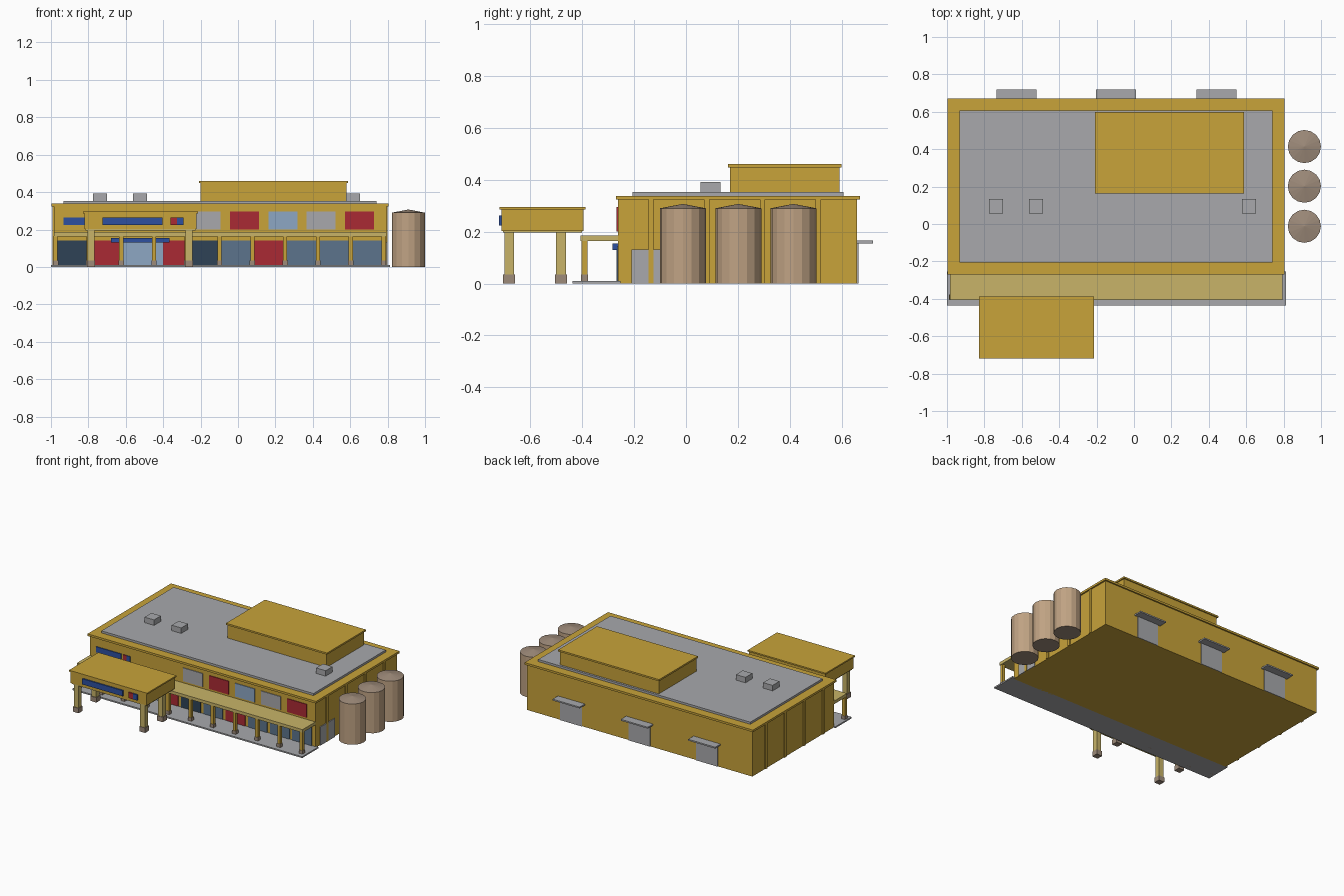
import bpy
import bmesh
import math

cube = bpy.data.objects.get("Cube")
if cube:
    bpy.data.objects.remove(cube, do_unlink=True)


def material(name, r, g, b):
    def lin(c):
        c /= 255
        return c / 12.92 if c <= 0.04045 else ((c + 0.055) / 1.055) ** 2.4
    color = (lin(r), lin(g), lin(b), 1)
    m = bpy.data.materials.new(name)
    m.use_nodes = True
    m.diffuse_color = color
    m.node_tree.nodes["Principled BSDF"].inputs["Base Color"].default_value = color
    return m


gold = material("gold wall", 200, 163, 58)
pale = material("pale gold", 200, 180, 104)
grey = material("light grey", 168, 169, 172)
red = material("red", 170, 42, 52)
blue = material("royal blue", 45, 80, 160)
sky = material("light blue", 141, 167, 196)
steel = material("steel blue", 92, 116, 140)
navy = material("dark navy", 46, 66, 86)
tan = material("silo tan", 192, 163, 132)
stone = material("brown stone", 158, 139, 122)


def finish(name, bm, mats):
    mesh = bpy.data.meshes.new(name)
    bm.to_mesh(mesh)
    bm.free()
    for m in mats:
        mesh.materials.append(m)
    obj = bpy.data.objects.new(name, mesh)
    bpy.context.collection.objects.link(obj)
    return obj


def box(name, mat, x, y, z):
    """Box from (min, max) ranges on each axis."""
    bm = bmesh.new()
    bmesh.ops.create_cube(bm, size=1)
    for v in bm.verts:
        v.co = [r[0] if c < 0 else r[1] for c, r in zip(v.co, (x, y, z))]
    return finish(name, bm, [mat])


def around(c, width):
    return (c - width / 2, c + width / 2)


def post(name, mat, x, y, width, base_width, base_top, top):
    box(name, mat, around(x, width), around(y, width), (base_top, top))
    box(name + "_base", stone, around(x, base_width), around(y, base_width), (0, base_top))


# Main hall with roof trim and raised roof deck
WALL = -0.262
box("main_hall", gold, (-0.985, 0.793), (WALL, 0.66), (0, 0.325))
box("roof_trim", gold, (-0.997, 0.804), (-0.27, 0.67), (0.323, 0.338))
box("roof_deck", grey, (-0.932, 0.74), (-0.207, 0.607), (0.335, 0.353))
for i in range(4):
    for side, x in (("left", 0.793), ("right", -0.985)):
        box(f"{side}_wall_rib_{i}", gold, around(x, 0.014),
            around(0.51 - 0.215 * i, 0.02), (0, 0.324))

# Upper storey and roof units
box("upper_block", gold, (-0.2, 0.58), (0.17, 0.592), (0.35, 0.45))
box("upper_trim", gold, (-0.208, 0.588), (0.162, 0.6), (0.448, 0.46))
for i, x in enumerate((-0.738, -0.524, 0.615)):
    box(f"roof_unit_{i}", grey, around(x, 0.075), around(0.094, 0.077), (0.35, 0.392))

# Porch slab, awning and posts
box("porch_slab", grey, (-1.0, 0.812), (-0.437, -0.253), (0, 0.01))
box("porch_awning", pale, (-0.985, 0.793), (-0.406, WALL), (0.164, 0.186))
FIRST, BAY = -0.975, 0.1753
for i in range(11):
    post(f"porch_post_{i}", gold, FIRST + BAY * i, -0.391, 0.022, 0.028, 0.034, 0.166)

# Ground floor shop fronts, one per bay
fronts = (navy, red, None, red, navy, steel, red, steel, steel, steel)
for i, mat in enumerate(fronts):
    if mat:
        box(f"shop_front_{i}", mat, around(FIRST + BAY * (i + 0.5), 0.153),
            (WALL - 0.004, WALL), (0.01, 0.142))
box("entrance_glass", sky, (-0.62, -0.4), (WALL - 0.006, WALL), (0.01, 0.135))
box("entrance_sign", blue, (-0.68, -0.365), (-0.283, WALL), (0.13, 0.154))

# Upper wall panels
for i, mat in enumerate((grey, red, sky, grey, red)):
    box(f"wall_panel_{i}", mat, around(-0.17 + 0.205 * i, 0.155),
        (WALL - 0.005, WALL), (0.2, 0.295))

# Plain sign bars on the wall and the entry canopy
SIGN_Z = (0.223, 0.263)
box("wall_sign_bar", blue, (-0.933, -0.735), (WALL - 0.006, WALL), SIGN_Z)
box("wall_sign_red", red, (-0.72, -0.69), (WALL - 0.006, WALL), SIGN_Z)
box("wall_sign_end", blue, (-0.69, -0.665), (WALL - 0.006, WALL), SIGN_Z)
FASCIA = -0.711
box("canopy_sign_bar", blue, (-0.725, -0.405), (FASCIA - 0.009, FASCIA), SIGN_Z)
box("canopy_sign_red", red, (-0.36, -0.325), (FASCIA - 0.009, FASCIA), SIGN_Z)
box("canopy_sign_end", blue, (-0.325, -0.292), (FASCIA - 0.009, FASCIA), SIGN_Z)

# Entry canopy on four columns
box("canopy_body", gold, (-0.822, -0.222), (FASCIA, -0.395), (0.203, 0.287))
box("canopy_trim", gold, (-0.83, -0.215), (-0.718, -0.387), (0.285, 0.295))
box("canopy_soffit", pale, (-0.816, -0.228), (-0.706, -0.4), (0.196, 0.204))
for x in (-0.786, -0.262):
    for y in (-0.682, -0.482):
        post(f"canopy_column_{x}_{y}", pale, x, y, 0.037, 0.045, 0.035, 0.198)

# Side door and rear loading doors with hoods
box("side_door", grey, (0.793, 0.799), (-0.21, -0.05), (0, 0.132))
for i, x in enumerate((-0.628, -0.097, 0.441)):
    box(f"loading_door_{i}", grey, around(x, 0.17), (0.66, 0.665), (0, 0.155))
    box(f"loading_hood_{i}", grey, around(x, 0.213), (0.66, 0.72), (0.155, 0.165))

# Silos with shallow conical lids
SIDES, RADIUS = 16, 0.0885
for i, y in enumerate((-0.012, 0.202, 0.414)):
    bm = bmesh.new()
    rings = []
    for z in (0, 0.29):
        rings.append([bm.verts.new((0.911 + RADIUS * math.cos(a), y + RADIUS * math.sin(a), z))
                      for a in (2 * math.pi * k / SIDES for k in range(SIDES))])
    low, high = rings
    tip = bm.verts.new((0.911, y, 0.307))
    bm.faces.new(low[::-1]).material_index = 1
    for k in range(SIDES):
        n = (k + 1) % SIDES
        bm.faces.new((low[k], low[n], high[n], high[k]))
        bm.faces.new((high[k], high[n], tip)).material_index = 1
    finish(f"silo_{i}", bm, [tan, stone])
